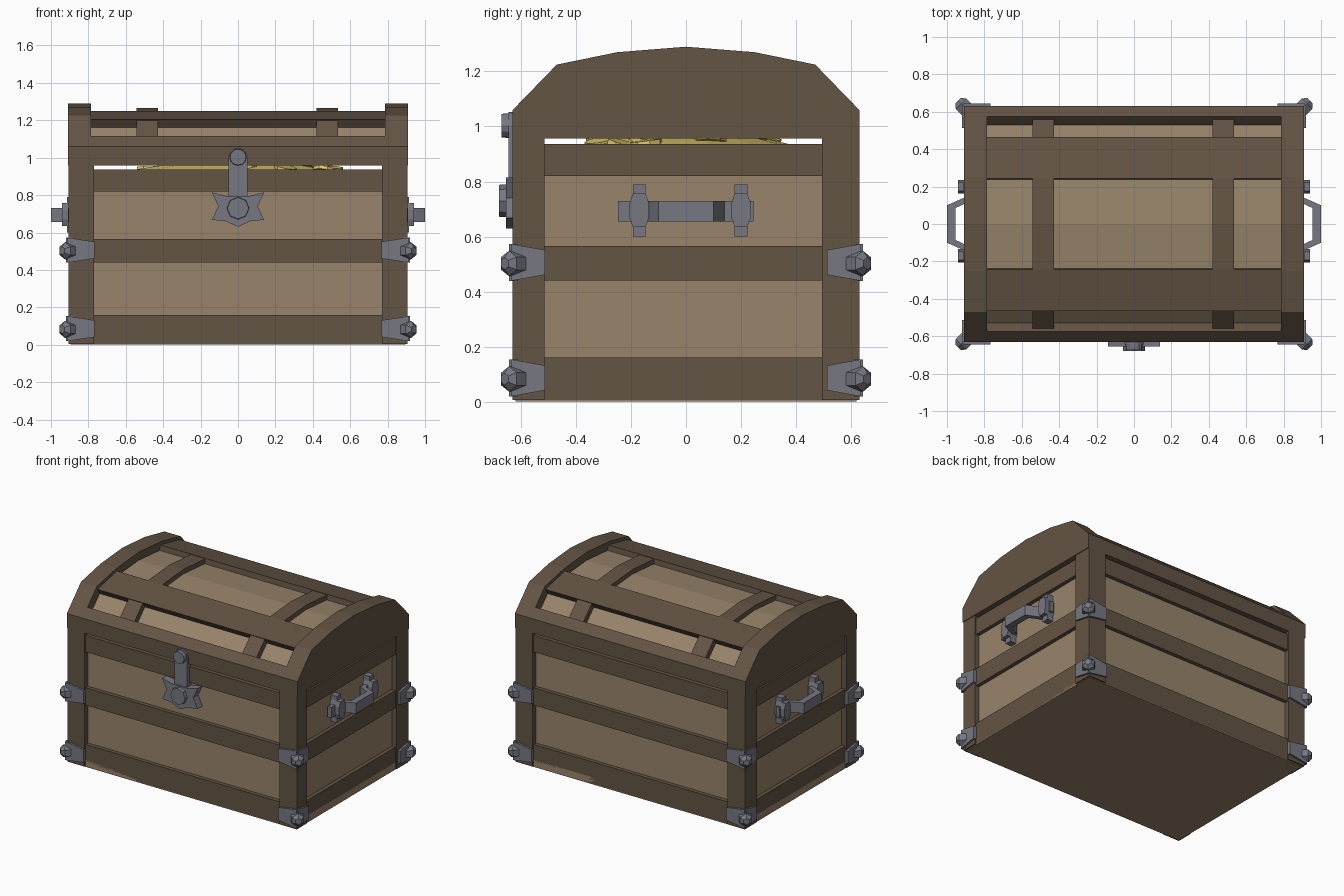
import bpy, bmesh, math, random
from mathutils import Vector, Matrix

if "Cube" in bpy.data.objects:
    bpy.data.objects.remove(bpy.data.objects["Cube"])

random.seed(4)


def material(name, rgb):
    m = bpy.data.materials.new(name)
    m.diffuse_color = (*rgb, 1)
    m.use_nodes = True
    m.node_tree.nodes["Principled BSDF"].inputs["Base Color"].default_value = m.diffuse_color
    return m


FRAME = material("dark wood", (0.127, 0.089, 0.058))
PANEL = material("light wood", (0.315, 0.231, 0.145))
IRON = material("grey iron", (0.185, 0.185, 0.225))
GOLD = material("gold", (0.75, 0.60, 0.16))


def finish(bm, name, mat):
    bmesh.ops.recalc_face_normals(bm, faces=bm.faces)
    me = bpy.data.meshes.new(name)
    bm.to_mesh(me)
    bm.free()
    me.materials.append(mat)
    ob = bpy.data.objects.new(name, me)
    bpy.context.collection.objects.link(ob)
    return ob


def prism(bm, pts, axis, a, b):
    """Extrude a 2D outline from a to b along an axis (outline is yz, xz or xy)."""
    def place(p, t):
        return {'x': (t, *p), 'y': (p[0], t, p[1]), 'z': (*p, t)}[axis]
    lo = [bm.verts.new(place(p, a)) for p in pts]
    hi = [bm.verts.new(place(p, b)) for p in pts]
    bm.faces.new(lo)
    bm.faces.new(hi[::-1])
    for i in range(len(pts)):
        j = (i + 1) % len(pts)
        bm.faces.new((lo[i], lo[j], hi[j], hi[i]))


def box(bm, x0, x1, y0, y1, z0, z1):
    prism(bm, [(x0, y0), (x1, y0), (x1, y1), (x0, y1)], 'z', z0, z1)


def drum(bm, centre, direction, r0, r1, length, n):
    d = Vector(direction).normalized()
    rot = d.to_track_quat('Z', 'Y').to_matrix().to_4x4()
    mid = Vector(centre) + d * length / 2
    bmesh.ops.create_cone(bm, cap_ends=True, segments=n, radius1=r0, radius2=r1,
                          depth=length, matrix=Matrix.Translation(mid) @ rot)


def mirrored(half):
    """Complete an outline given from the left edge to the centre."""
    return half + [(-p, q) for p, q in reversed(half) if abs(p) > 1e-6]


X, Y = 0.905, 0.63
SIDES = (-1, 1)

# Corner posts
bm = bmesh.new()
for s in SIDES:
    box(bm, s * 0.77, s * X, -Y, -0.515, 0.005, 0.957)
    box(bm, s * 0.77, s * X, 0.495, Y, 0.005, 0.957)
finish(bm, "corner_posts", FRAME)

# Horizontal rails on all four sides
bm = bmesh.new()
for z0, z1 in ((0.005, 0.16), (0.44, 0.565), (0.82, 0.937)):
    for s in SIDES:
        box(bm, -0.78, 0.78, s * 0.56, s * 0.62, z0, z1)
        box(bm, s * 0.83, s * 0.895, -0.53, 0.51, z0, z1)
finish(bm, "body_rails", FRAME)

# Recessed wall panels
bm = bmesh.new()
for s in SIDES:
    box(bm, -0.8, 0.8, s * 0.565, s * 0.592, 0.05, 0.93)
    box(bm, s * 0.835, s * 0.868, -0.54, 0.52, 0.05, 0.93)
finish(bm, "body_panels", PANEL)

# Floor
bm = bmesh.new()
box(bm, -0.895, 0.895, -0.62, 0.62, 0, 0.05)
finish(bm, "floor", PANEL)

# Lid end caps
cap = mirrored([(-Y, 0.957), (-Y, 1.06), (-0.47, 1.225), (-0.25, 1.27), (0, 1.29)])
bm = bmesh.new()
for s in SIDES:
    prism(bm, cap, 'x', s * 0.785, s * 0.91)
finish(bm, "lid_end_caps", FRAME)

# Lid long rails and upper beams
rail = [(-Y, 0.957), (-Y, 1.06), (-0.575, 1.117), (-0.53, 1.07), (-0.53, 0.957)]
beam = [(-0.465, 1.203), (-0.243, 1.249), (-0.235, 1.2), (-0.435, 1.158)]
bm = bmesh.new()
for s in SIDES:
    for outline in (rail, beam):
        prism(bm, [(s * p, q) for p, q in outline], 'x', -0.79, 0.79)
finish(bm, "lid_rails", FRAME)

# Curved lid panel, a hollow shell
outer = mirrored([(-0.57, 0.97), (-0.57, 1.03), (-0.437, 1.163), (-0.24, 1.212), (0, 1.232)])
inner = mirrored([(-0.54, 0.97), (-0.54, 1.015), (-0.42, 1.135), (-0.235, 1.18), (0, 1.2)])
bm = bmesh.new()
prism(bm, outer + inner[::-1], 'x', -0.79, 0.79)
finish(bm, "lid_panel", PANEL)

# Straps crossing the lid
outer = mirrored([(-0.58, 1.078), (-0.46, 1.2), (-0.245, 1.246), (0, 1.265)])
inner = mirrored([(-0.55, 1.04), (-0.43, 1.155), (-0.235, 1.2), (0, 1.22)])
bm = bmesh.new()
for x in (-0.485, 0.478):
    prism(bm, outer + inner[::-1], 'x', x - 0.057, x + 0.057)
finish(bm, "lid_straps", FRAME)

# Iron corner brackets with pointed studs
bm = bmesh.new()
for sx in SIDES:
    for sy in SIDES:
        for z in (0.086, 0.506):
            def plate(edge, end):
                return [(edge, z - 0.067), (end, z - 0.045), (end, z + 0.045), (edge, z + 0.067)]
            prism(bm, plate(sx * (X + 0.008), sx * 0.768), 'y', sy * 0.61, sy * (Y + 0.014))
            prism(bm, plate(sy * (Y + 0.004), sy * 0.512), 'x', sx * 0.885, sx * (X + 0.014))
            corner, d = Vector((sx * X, sy * (Y - 0.006), z - 0.004)), Vector((sx, sy, 0)).normalized()
            drum(bm, corner - d * 0.03, d, 0.046, 0.046, 0.058, 6)
            drum(bm, corner + d * 0.028, d, 0.046, 0.022, 0.022, 6)
finish(bm, "corner_brackets", IRON)

# Side handles: two mounts and a bent bar
bm = bmesh.new()
for s in SIDES:
    for y in (-0.17, 0.2):
        box(bm, s * 0.86, s * 0.915, y - 0.023, y + 0.023, 0.6, 0.79)
        knob = [(-0.023, 0.635), (0.023, 0.635), (0.036, 0.67), (0.036, 0.72),
                (0.023, 0.757), (-0.023, 0.757), (-0.036, 0.72), (-0.036, 0.67)]
        prism(bm, [(y + p, q) for p, q in knob], 'x', s * 0.86, s * 0.942)
    bar = [(0.88, -0.248), (0.91, -0.248), (0.91, -0.14), (1.0, -0.1), (1.0, 0.1),
           (0.91, 0.14), (0.91, 0.245), (0.88, 0.245), (0.88, 0.12), (0.955, 0.085),
           (0.955, -0.085), (0.88, -0.12)]
    prism(bm, [(s * p, q) for p, q in bar], 'z', 0.655, 0.73)
finish(bm, "side_handles", IRON)

# Front clasp: tongue, star plate and round knobs
bm = bmesh.new()
arc = [(0.05 * math.cos(t), 1.003 + 0.05 * math.sin(t))
       for t in (math.pi * i / 6 for i in range(7))]
prism(bm, [(0.05, 0.76)] + arc + [(-0.05, 0.76)], 'y', -0.645, -0.6)
star = mirrored([(-0.06, 0.795), (-0.14, 0.815), (-0.105, 0.74), (-0.14, 0.668),
                 (-0.065, 0.66), (0, 0.63)])
prism(bm, star, 'y', -0.655, -0.6)
drum(bm, (0, -0.65, 0.73), (0, -1, 0), 0.06, 0.058, 0.03, 8)
drum(bm, (0, -0.64, 1.003), (0, -1, 0), 0.045, 0.043, 0.03, 12)
finish(bm, "front_clasp", IRON)

# Treasure: a low mound topped with loose coins
bm = bmesh.new()
bmesh.ops.create_uvsphere(bm, u_segments=14, v_segments=8, radius=1,
                          matrix=Matrix.Translation((0, 0, 0.8)) @ Matrix.Diagonal((0.82, 0.54, 0.19, 1)))
for i in range(24):
    a, r = random.uniform(0, math.tau), math.sqrt(random.random()) * 0.72
    z = 0.8 + 0.19 * math.sqrt(1 - r * r)
    tilt = (random.uniform(-0.3, 0.3), random.uniform(-0.3, 0.3), 1)
    drum(bm, (0.82 * r * math.cos(a), 0.54 * r * math.sin(a), z - 0.01), tilt, 0.06, 0.06, 0.018, 8)
finish(bm, "gold_coins", GOLD)
